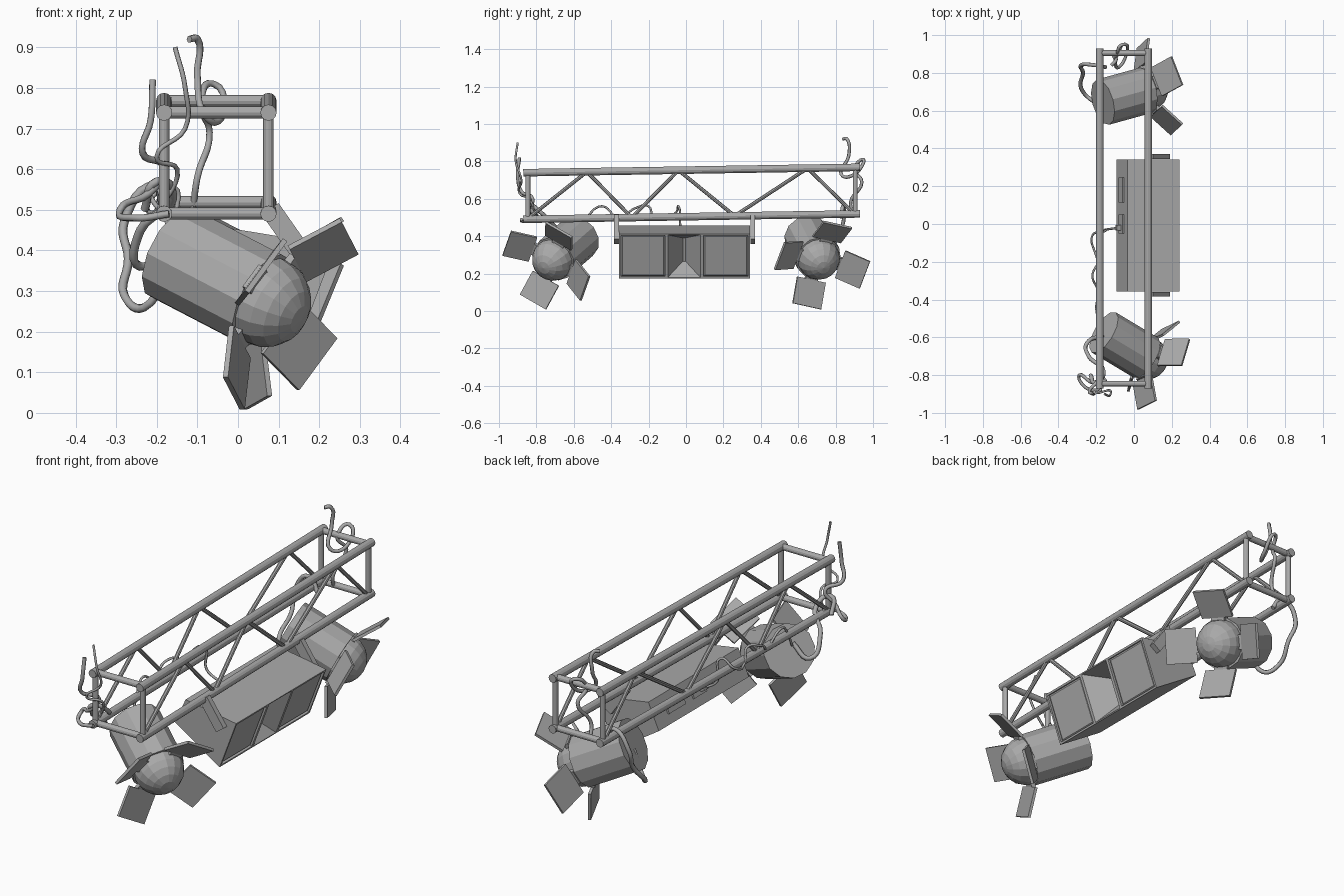
import bpy, bmesh
from math import radians
from mathutils import Matrix, Vector

cube = bpy.data.objects.get("Cube")
if cube:
    bpy.data.objects.remove(cube, do_unlink=True)

grey = bpy.data.materials.new("plain grey")
grey.use_nodes = True
grey.diffuse_color = (0.4, 0.4, 0.4, 1)
grey.node_tree.nodes["Principled BSDF"].inputs["Base Color"].default_value = (0.4, 0.4, 0.4, 1)


def finish(bm, name):
    bmesh.ops.recalc_face_normals(bm, faces=bm.faces)
    mesh = bpy.data.meshes.new(name)
    bm.to_mesh(mesh)
    bm.free()
    mesh.materials.append(grey)
    obj = bpy.data.objects.new(name, mesh)
    bpy.context.collection.objects.link(obj)
    return obj


def add_tube(bm, a, b, radius, sides=12):
    a, b = Vector(a), Vector(b)
    d = b - a
    m = Matrix.Translation((a + b) / 2) @ d.to_track_quat('Z', 'Y').to_matrix().to_4x4()
    bmesh.ops.create_cone(bm, cap_ends=True, segments=sides, radius1=radius,
                          radius2=radius, depth=d.length, matrix=m)


def add_box(bm, matrix, size):
    bmesh.ops.create_cube(bm, size=1, matrix=matrix @ Matrix.Diagonal((*size, 1)))


def cable(name, points, radius=0.009):
    curve = bpy.data.curves.new(name, 'CURVE')
    curve.dimensions = '3D'
    curve.bevel_depth = radius
    curve.bevel_resolution = 1
    curve.resolution_u = 6
    curve.use_fill_caps = True
    spline = curve.splines.new('BEZIER')
    spline.bezier_points.add(len(points) - 1)
    for p, co in zip(spline.bezier_points, points):
        p.co = co
        p.handle_left_type = p.handle_right_type = 'AUTO'
    curve.materials.append(grey)
    obj = bpy.data.objects.new(name, curve)
    bpy.context.collection.objects.link(obj)
    bpy.ops.object.select_all(action='DESELECT')
    obj.select_set(True)
    bpy.context.view_layer.objects.active = obj
    bpy.ops.object.convert(target='MESH')


# Truss, rising slightly towards the back
SIDES = (-0.182, 0.075)


def chord(x, y, top):
    return (x, y, (0.753 if top else 0.504) + 0.016 * y)


bm = bmesh.new()
for x in SIDES:
    for top in (True, False):
        add_tube(bm, chord(x, -0.87, top), chord(x, 0.93, top), 0.02)
finish(bm, "truss_chords")

bm = bmesh.new()
for y in (-0.845, 0.905):
    for x in SIDES:
        add_tube(bm, chord(x, y, True), chord(x, y, False), 0.013)
    for top in (True, False):
        add_tube(bm, chord(SIDES[0], y, top), chord(SIDES[1], y, top), 0.015)
finish(bm, "truss_end_frames")

bm = bmesh.new()
zigzag = (-0.85, -0.53, -0.29, -0.04, 0.26, 0.65, 0.9)
for x in SIDES:
    for i in range(len(zigzag) - 1):
        add_tube(bm, chord(x, zigzag[i], i % 2 == 1),
                 chord(x, zigzag[i + 1], i % 2 == 0), 0.01, 8)
finish(bm, "truss_diagonals")

# Speaker cabinet in three sections, facing +x and tilted down
PROFILE = ((0.24, 0.412), (0.15, 0.174), (-0.092, 0.33), (-0.035, 0.457))


def cabinet(name, y0, y1, horn):
    bm = bmesh.new()
    a = [bm.verts.new((x, y0, z)) for x, z in PROFILE]
    b = [bm.verts.new((x, y1, z)) for x, z in PROFILE]
    bm.faces.new(a)
    bm.faces.new(b[::-1])
    for i in range(4):
        j = (i + 1) % 4
        f = bm.faces.new((a[i], b[i], b[j], a[j]))
        if i == 0:
            front = f
    bmesh.ops.recalc_face_normals(bm, faces=bm.faces)
    bmesh.ops.inset_individual(bm, faces=[front], thickness=0.008 if horn else 0.014)
    n = front.normal.copy()
    mid = front.calc_center_median()
    ext = bmesh.ops.extrude_discrete_faces(bm, faces=[front])["faces"][0]
    for v in ext.verts:
        if horn:
            v.co = mid + (v.co - mid) * 0.55
            v.co.y = mid.y + (v.co.y - mid.y) * 0.15
        v.co -= n * (0.1 if horn else 0.012)
    if not horn:
        bmesh.ops.inset_individual(bm, faces=[ext], thickness=0.012, depth=0.006)
    finish(bm, name)


cabinet("speaker_front_section", -0.357, -0.103, False)
cabinet("speaker_horn_section", -0.103, 0.083, True)
cabinet("speaker_back_section", 0.083, 0.342, False)

# Hanging brackets at both ends of the cabinet
bm = bmesh.new()
for y in (-0.372, 0.357):
    tilt = Matrix.Rotation(radians(35), 4, 'Y')
    add_box(bm, Matrix.Translation((0.125, y, 0.437)) @ tilt.inverted(), (0.05, 0.026, 0.16))
finish(bm, "speaker_brackets")

# Sockets on the cabinet's back
bm = bmesh.new()
tilt = Matrix.Rotation(radians(24), 4, 'Y')
for y, w in ((0.18, 0.13), (0.0, 0.1)):
    add_box(bm, Matrix.Translation((-0.065, y, 0.395)) @ tilt, (0.014, w, 0.05))
add_box(bm, Matrix.Translation((-0.08, -0.02, 0.4)) @ tilt, (0.03, 0.03, 0.02))
finish(bm, "speaker_sockets")


# Spotlights: faceted body, domed lens, four flared doors
def spotlight(name, back, lens, roll):
    back, lens = Vector(back), Vector(lens)
    a = (lens - back).normalized()
    u = Vector((0, 0, 1)).cross(a).normalized()
    v = a.cross(u)
    frame = Matrix.Translation(lens) @ Matrix((u, v, a)).transposed().to_4x4()

    bm = bmesh.new()
    add_tube(bm, back, lens - a * 0.005, 0.124)
    finish(bm, name + "_body")

    bm = bmesh.new()
    bmesh.ops.create_uvsphere(bm, u_segments=16, v_segments=10, radius=0.114, matrix=frame)
    finish(bm, name + "_lens")

    doors, hinges = bmesh.new(), bmesh.new()
    for k in range(4):
        hinge = (frame @ Matrix.Rotation(radians(roll + 90 * k), 4, 'Z')
                 @ Matrix.Translation((0.115, 0, 0.005)))
        flare = hinge @ Matrix.Rotation(radians(-30), 4, 'Y')
        add_box(doors, flare @ Matrix.Translation((0.083, 0, 0)), (0.145, 0.165, 0.013))
        add_box(hinges, hinge, (0.025, 0.07, 0.02))
    finish(doors, name + "_doors")
    finish(hinges, name + "_hinges")


spotlight("front_spotlight", (-0.16, -0.574, 0.393), (0.067, -0.71, 0.275), -32)
spotlight("back_spotlight", (-0.165, 0.645, 0.4), (0.067, 0.709, 0.28), -13)

# Loose cables
cable("front_upright_cable", [(-0.155, -0.9, 0.9), (-0.13, -0.91, 0.8), (-0.13, -0.88, 0.7),
                              (-0.2, -0.89, 0.63), (-0.15, -0.84, 0.6), (-0.19, -0.8, 0.5)], 0.006)
cable("front_hanging_cable", [(-0.21, -0.89, 0.82), (-0.215, -0.9, 0.72), (-0.235, -0.88, 0.64),
                              (-0.18, -0.82, 0.6), (-0.22, -0.84, 0.54), (-0.29, -0.8, 0.5),
                              (-0.25, -0.87, 0.48), (-0.17, -0.88, 0.49)])
cable("front_light_cable", [(-0.16, -0.6, 0.42), (-0.24, -0.62, 0.36), (-0.24, -0.7, 0.45),
                            (-0.16, -0.78, 0.53), (-0.2, -0.84, 0.57), (-0.23, -0.8, 0.5)], 0.011)
cable("back_upright_cable", [(-0.12, 0.84, 0.92), (-0.1, 0.86, 0.92), (-0.1, 0.87, 0.83),
                             (-0.08, 0.83, 0.73), (-0.04, 0.9, 0.73), (-0.06, 0.95, 0.81),
                             (-0.09, 0.9, 0.76), (-0.07, 0.94, 0.69), (-0.1, 0.88, 0.58),
                             (-0.11, 0.9, 0.51)])
cable("back_light_cable", [(-0.17, 0.65, 0.38), (-0.23, 0.66, 0.26), (-0.28, 0.72, 0.29),
                           (-0.27, 0.8, 0.38), (-0.28, 0.84, 0.47), (-0.2, 0.84, 0.56),
                           (-0.15, 0.83, 0.5)], 0.011)
cable("speaker_cable", [(-0.08, -0.02, 0.4), (-0.15, -0.03, 0.45), (-0.16, -0.04, 0.56),
                        (-0.22, -0.06, 0.52), (-0.2, -0.17, 0.5), (-0.19, -0.2, 0.56),
                        (-0.22, -0.27, 0.55), (-0.19, -0.36, 0.5), (-0.2, -0.45, 0.56),
                        (-0.18, -0.53, 0.5), (-0.17, -0.58, 0.42)], 0.006)
